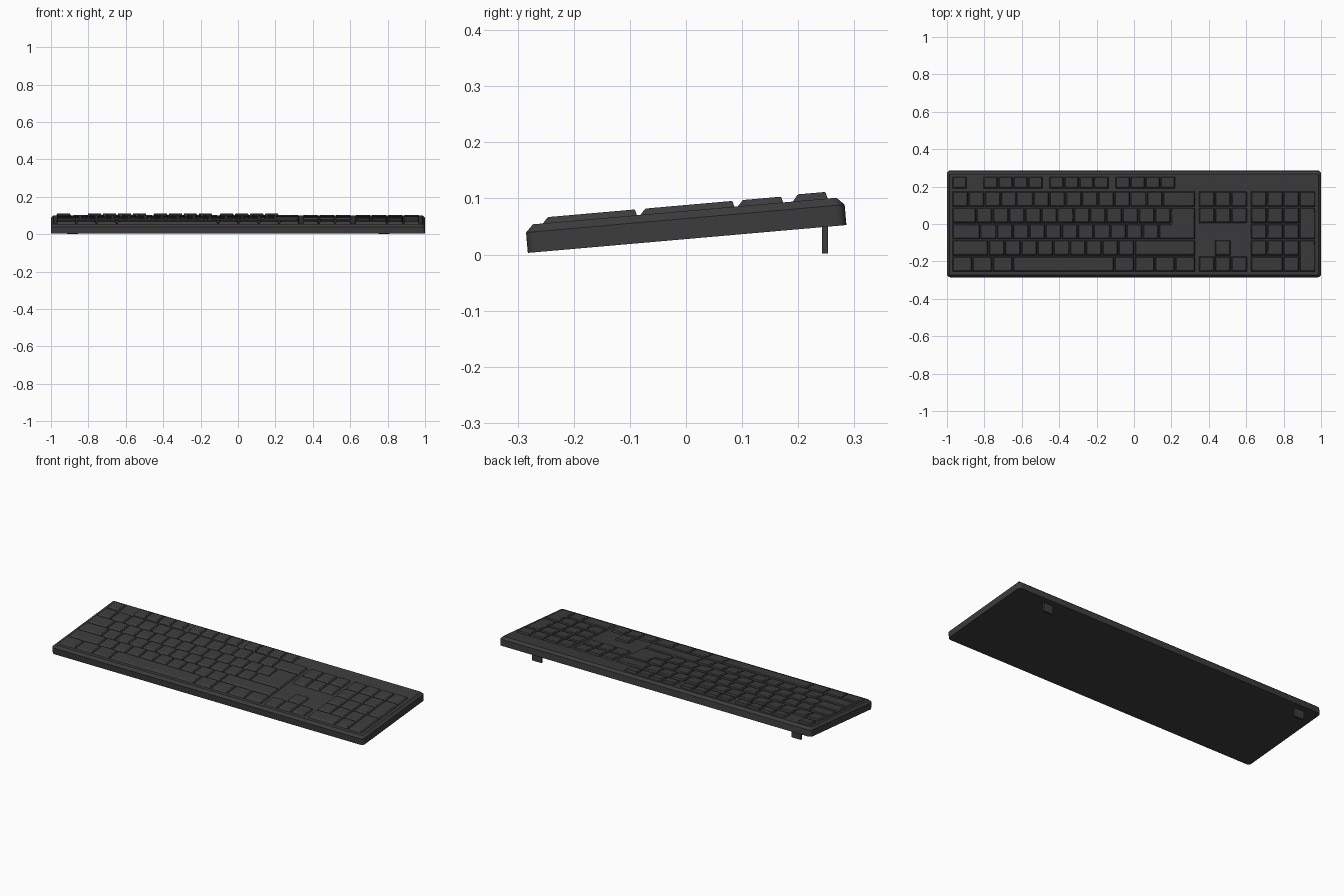
import bpy, bmesh, math
from mathutils import Matrix

if "Cube" in bpy.data.objects:
    bpy.data.objects.remove(bpy.data.objects["Cube"])

TILT = Matrix.Translation((0, 0.002, 0.0278)) @ Matrix.Rotation(math.radians(5), 4, 'X')
U = 0.0867            # key pitch in x
V = 0.0872            # row pitch in y
TOP = 0.05            # case thickness
Y0 = -0.2575          # front edge of the lowest row
GAP = 0.002

mat = bpy.data.materials.new("dark_plastic")
mat.diffuse_color = (0.045, 0.045, 0.045, 1)
mat.use_nodes = True
mat.node_tree.nodes["Principled BSDF"].inputs["Base Color"].default_value = mat.diffuse_color


def finish(bm, name, matrix=None):
    bmesh.ops.recalc_face_normals(bm, faces=bm.faces)
    me = bpy.data.meshes.new(name)
    bm.to_mesh(me)
    bm.free()
    ob = bpy.data.objects.new(name, me)
    bpy.context.collection.objects.link(ob)
    if matrix:
        ob.matrix_world = matrix
    me.materials.append(mat)
    return ob


def smooth(ob):
    bpy.ops.object.select_all(action='DESELECT')
    ob.select_set(True)
    bpy.context.view_layer.objects.active = ob
    bpy.ops.object.shade_smooth_by_angle(angle=math.radians(35))


def prism(bm, low, high, z0, z1):
    a = [bm.verts.new((x, y, z0)) for x, y in low]
    b = [bm.verts.new((x, y, z1)) for x, y in high]
    bm.faces.new(a[::-1])
    bm.faces.new(b)
    n = len(a)
    for i in range(n):
        j = (i + 1) % n
        bm.faces.new((a[i], a[j], b[j], b[i]))


# Case: box with rounded corners and a chamfered top rim
bm = bmesh.new()
bmesh.ops.create_cube(bm, size=1)
bmesh.ops.scale(bm, vec=(2, 0.57, TOP), verts=bm.verts)
bmesh.ops.translate(bm, vec=(0, 0, TOP / 2), verts=bm.verts)
upright = [e for e in bm.edges if abs(e.verts[0].co.z - e.verts[1].co.z) > 0.01]
bmesh.ops.bevel(bm, geom=upright, offset=0.018, segments=4, profile=0.5, affect='EDGES')
rim = [e for e in bm.edges if all(v.co.z > TOP - 1e-4 for v in e.verts)]
bmesh.ops.bevel(bm, geom=rim, offset=0.0135, segments=1, affect='EDGES')
smooth(finish(bm, "case", TILT))

# Keycaps: tapered blocks, long slope at the front
S, F, B = 0.006, 0.0115, 0.003


def key(bm, x0, x1, y0, y1, h=0.0105):
    x0, x1, y0, y1 = x0 + GAP / 2, x1 - GAP / 2, y0 + GAP, y1 - GAP
    prism(bm, [(x0, y0), (x1, y0), (x1, y1), (x0, y1)],
          [(x0 + S, y0 + F), (x1 - S, y0 + F), (x1 - S, y1 - B), (x0 + S, y1 - B)],
          TOP - 0.002, TOP + h)


def row(bm, x, r, widths, span=1):
    for w in widths:
        key(bm, x, x + w * U, Y0 + r * V, Y0 + (r + span) * V)
        x += w * U


def keys_object(bm, name):
    ob = finish(bm, name, TILT)
    m = ob.modifiers.new("edge", 'BEVEL')
    m.width, m.segments, m.limit_method = 0.0018, 2, 'ANGLE'
    m.angle_limit = math.radians(25)
    smooth(ob)


# Main block
X = -0.973
bm = bmesh.new()
row(bm, X, 4, [1] * 13 + [2])
row(bm, X, 3, [1.5] + [1] * 12)
row(bm, X, 2, [1.75] + [1] * 11)
row(bm, X, 1, [2.25] + [1] * 9 + [3.75])
row(bm, X, 0, [1.25] * 3 + [6.25] + [1.25] * 4)
keys_object(bm, "main_keys")

# L-shaped enter key
bm = bmesh.new()
g = GAP
x0, xm, x1 = X + 12.75 * U + g / 2, X + 13.5 * U + g / 2, X + 15 * U - g / 2
y0, y1, y2 = Y0 + 2 * V + g, Y0 + 3 * V - g, Y0 + 4 * V - g
prism(bm, [(x0, y0), (x1, y0), (x1, y2), (xm, y2), (xm, y1), (x0, y1)],
      [(x0 + S, y0 + F), (x1 - S, y0 + F), (x1 - S, y2 - B),
       (xm + S, y2 - B), (xm + S, y1 - B), (x0 + S, y1 - B)],
      TOP - 0.002, TOP + 0.0105)
keys_object(bm, "enter_key")

# Function row
bm = bmesh.new()
starts = [X] + [g0 + i * 0.08 for g0 in (-0.807, -0.4545, -0.1) for i in range(4)]
for x in starts:
    key(bm, x, x + 0.08, 0.19, 0.258, 0.012)
keys_object(bm, "function_keys")

# Navigation and arrow keys
bm = bmesh.new()
N = 0.345
for r in (4, 3, 0):
    row(bm, N, r, [1] * 3)
row(bm, N + U, 1, [1])
keys_object(bm, "navigation_keys")

# Number pad
bm = bmesh.new()
P = 0.624
row(bm, P, 4, [1] * 4)
for r in (3, 2, 1):
    row(bm, P, r, [1] * 3)
row(bm, P, 0, [2, 1])
for r in (2, 0):
    row(bm, P + 3 * U, r, [1], span=2)
keys_object(bm, "number_pad_keys")

# Rear feet, standing upright under the tilted case
for name, x in (("right_foot", 0.78), ("left_foot", -0.885)):
    bm = bmesh.new()
    bmesh.ops.create_cube(bm, size=1)
    bmesh.ops.scale(bm, vec=(0.06, 0.011, 0.055), verts=bm.verts)
    bmesh.ops.translate(bm, vec=(x, 0.248, 0.0295), verts=bm.verts)
    finish(bm, name)
